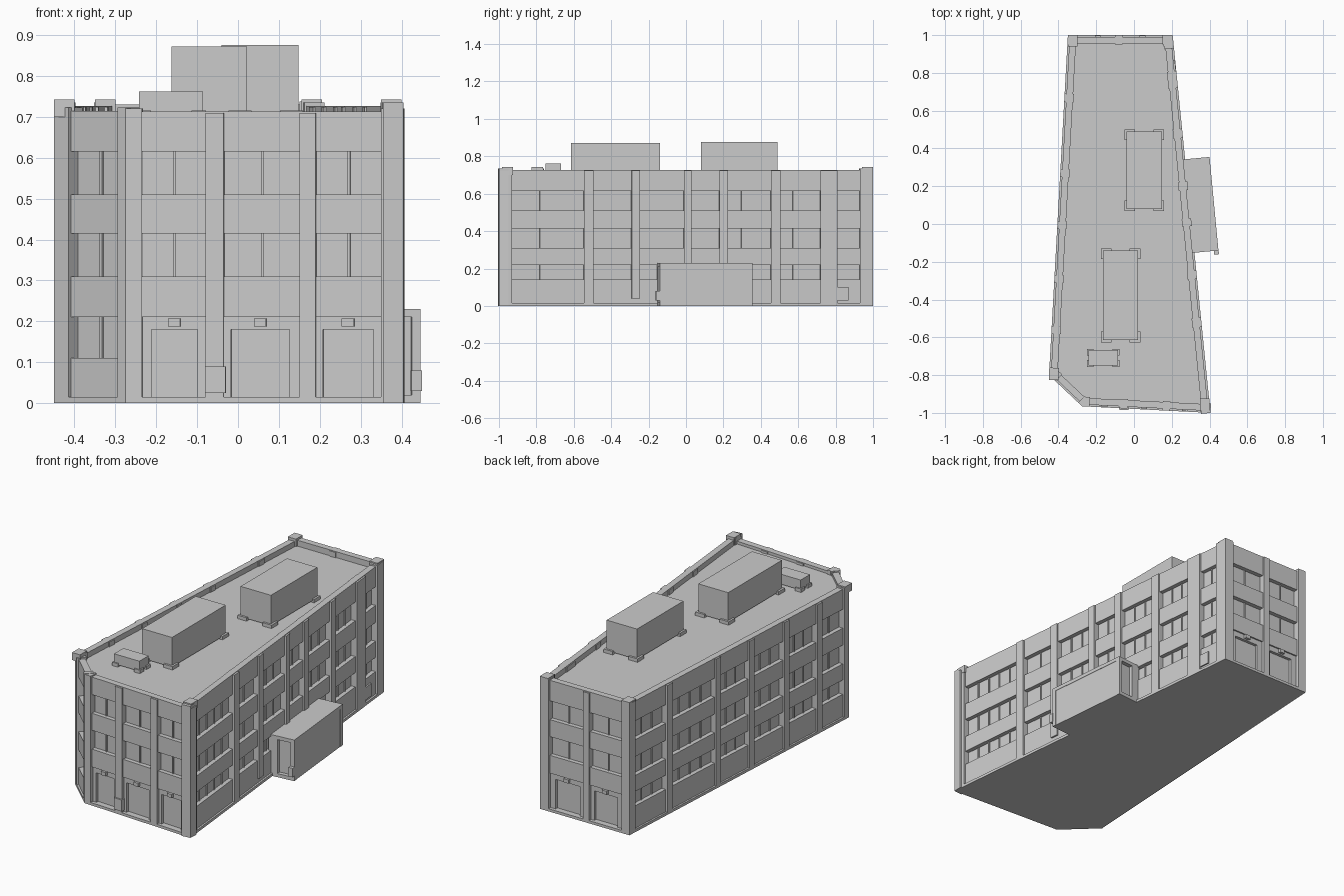
import bpy, bmesh
from mathutils import Vector

if "Cube" in bpy.data.objects:
    bpy.data.objects.remove(bpy.data.objects["Cube"])

# Footprint corners, counter-clockwise
A, B, C = Vector((-0.275, -0.965)), Vector((0.405, -1)), Vector((0.205, 1))
D, E = Vector((-0.35, 1)), Vector((-0.45, -0.80))
FOOT = [A, B, C, D, E]
ROOF, DEPTH = 0.697, 0.034


def finish(name, bm):
    bmesh.ops.recalc_face_normals(bm, faces=bm.faces)
    me = bpy.data.meshes.new(name)
    bm.to_mesh(me)
    bm.free()
    ob = bpy.data.objects.new(name, me)
    bpy.context.collection.objects.link(ob)
    return ob


def prism(bm, pts, z0, z1):
    lo = [bm.verts.new((p[0], p[1], z0)) for p in pts]
    hi = [bm.verts.new((p[0], p[1], z1)) for p in pts]
    n = len(pts)
    bm.faces.new(lo[::-1])
    bm.faces.new(hi)
    for i in range(n):
        j = (i + 1) % n
        bm.faces.new((lo[i], lo[j], hi[j], hi[i]))


def inset(pts, d):
    out = []
    for i, p in enumerate(pts):
        u = (p - pts[i - 1]).normalized()
        v = (pts[(i + 1) % len(pts)] - p).normalized()
        n1, n2 = Vector((-u.y, u.x)), Vector((-v.y, v.x))
        out.append(p + (n1 + n2) * d / (1 + n1.dot(n2)))
    return out


class Wall:
    """Places boxes along a wall: a, b are x or y coordinates; d is depth inward."""
    def __init__(self, p, q, axis):
        self.p, self.q, self.axis = p, q, axis
        u = (q - p).normalized()
        self.n = Vector((-u.y, u.x))

    def at(self, c):
        k = self.axis
        return self.p + (self.q - self.p) * ((c - self.p[k]) / (self.q[k] - self.p[k]))

    def box(self, bm, a, b, z0, z1, d0, d1):
        s, e = self.at(a), self.at(b)
        prism(bm, [s + self.n * d0, e + self.n * d0, e + self.n * d1, s + self.n * d1], z0, z1)


def facade(name, p, q, axis, piers, floors, top, doors=(), pier_foot=None):
    w = Wall(p, q, axis)
    s, e = p[axis], q[axis]
    # Piers standing proud
    bm = bmesh.new()
    for i, (a, b) in enumerate(piers):
        end = i in (0, len(piers) - 1)
        foot = (pier_foot or {}).get(i, 0)
        w.box(bm, a, b, foot, top + (0.008 if end else -0.003), 0, 0.05)
    finish(name + "_piers", bm)
    # Horizontal wall bands between window rows
    bm = bmesh.new()
    z = 0.21 if doors else 0
    for z0, z1 in floors:
        w.box(bm, s, e, z, z0, 0.010, 0.045)
        z = z1
    w.box(bm, s, e, z, top, 0.010, 0.045)
    finish(name + "_bands", bm)
    # Window posts in each bay
    bm = bmesh.new()
    for (_, a), (b, _) in zip(piers, piers[1:]):
        n = max(2, round(abs(b - a) / 0.085))
        for z0, z1 in floors:
            for k in range(1, n):
                c = a + (b - a) * k / n
                w.box(bm, c - 0.003, c + 0.003, z0, z1, DEPTH - 0.006, DEPTH + 0.01)
    finish(name + "_window_posts", bm)
    if not doors:
        return
    # Loading door surrounds and lamps
    bm, lamps = bmesh.new(), bmesh.new()
    edges = [s] + [c for d in doors for c in d] + [e]
    for a, b in zip(edges[::2], edges[1::2]):
        w.box(bm, a, b, 0, 0.18, 0.018, 0.045)
    w.box(bm, s, e, 0.18, 0.21, 0.018, 0.045)
    for a, b in doors:
        m = (a + b) / 2
        w.box(lamps, m - 0.015, m + 0.015, 0.187, 0.207, 0.002, 0.03)
    finish(name + "_door_surrounds", bm)
    finish(name + "_door_lamps", lamps)


# Core body, its recessed faces act as glass and doors
bm = bmesh.new()
prism(bm, inset(FOOT, DEPTH), 0, ROOF)
finish("building_core", bm)
bm = bmesh.new()
prism(bm, FOOT, 0, 0.015)
finish("base_plinth", bm)

upper = [(0.31, 0.415), (0.51, 0.615)]
side = [(0.14, 0.22)] + upper
facade("front", A, B, 0,
       [(A.x, -0.235), (-0.08, -0.035), (0.15, 0.19), (0.35, B.x)],
       upper, 0.713, [(-0.213, -0.10), (-0.018, 0.125), (0.207, 0.33)])
facade("right", B, C, 1,
       [(-1, -0.93), (-0.545, -0.495), (-0.29, -0.245), (-0.01, 0.03),
        (0.18, 0.225), (0.455, 0.505), (0.72, 0.81), (0.93, 1)],
       side, 0.727, pier_foot={2: 0.04})
facade("back", C, D, 0,
       [(C.x, 0.15), (-0.062, -0.10), (-0.30, D.x)],
       upper, 0.730, [(0.12, -0.03), (-0.12, -0.265)])
facade("left", D, E, 1,
       [(1, 0.95), (0.69, 0.645), (0.29, 0.25), (0.015, -0.025),
        (-0.27, -0.31), (-0.54, -0.58), (-0.76, -0.80)],
       side, 0.727)
facade("chamfer", E, A, 0, [(E.x, -0.415), (-0.295, A.x)],
       [(0.11, 0.21)] + upper, 0.715)

# Corner caps on the parapet
bm = bmesh.new()
for x, y in ((B.x - 0.03, -0.955), (C.x - 0.025, 0.97), (D.x + 0.025, 0.97), (-0.425, -0.795)):
    prism(bm, [(x - .025, y - .03), (x + .025, y - .03), (x + .025, y + .03), (x - .025, y + .03)], 0.70, 0.742)
finish("corner_caps", bm)

# Rooftop units on corner pads
for name, x0, x1, y0, y1, z1, pad in (
        ("front_roof_unit", -0.163, 0.022, -0.615, -0.14, 0.872, 0.028),
        ("rear_roof_unit", -0.04, 0.148, 0.08, 0.49, 0.876, 0.028),
        ("small_roof_unit", -0.242, -0.085, -0.75, -0.668, 0.762, 0.018)):
    bm = bmesh.new()
    prism(bm, [(x0, y0), (x1, y0), (x1, y1), (x0, y1)], 0.706, z1)
    finish(name, bm)
    bm = bmesh.new()
    for cx in (x0 + pad * .6, x1 - pad * .6):
        for cy in (y0 + pad * .6, y1 - pad * .6):
            prism(bm, [(cx - pad, cy - pad), (cx + pad, cy - pad),
                       (cx + pad, cy + pad), (cx - pad, cy + pad)], ROOF - 0.01, 0.716)
    finish(name + "_pads", bm)

# Side entrance annex with framed openings at both ends
w = Wall(Vector((0.447, -0.14)), Vector((0.400, 0.355)), 1)
bm = bmesh.new()
w.box(bm, -0.118, 0.333, 0, 0.215, 0.002, 0.15)
finish("annex_body", bm)
bm = bmesh.new()
w.box(bm, -0.14, 0.355, 0.21, 0.23, 0, 0.15)
for a, b in ((-0.14, -0.117), (0.332, 0.355)):
    w.box(bm, a, b, 0, 0.22, 0, 0.022)
    w.box(bm, a, b, 0, 0.22, 0.098, 0.15)
    w.box(bm, a, b, 0, 0.02, 0, 0.15)
finish("annex_frame", bm)

# Small utility boxes at ground level
bm = bmesh.new()
w.box(bm, -0.16, -0.138, 0.03, 0.08, -0.001, 0.025)
Wall(A, B, 0).box(bm, -0.08, -0.03, 0.025, 0.09, -0.008, 0.02)
Wall(B, C, 1).box(bm, 0.81, 0.87, 0.03, 0.10, 0.002, 0.02)
finish("utility_boxes", bm)
